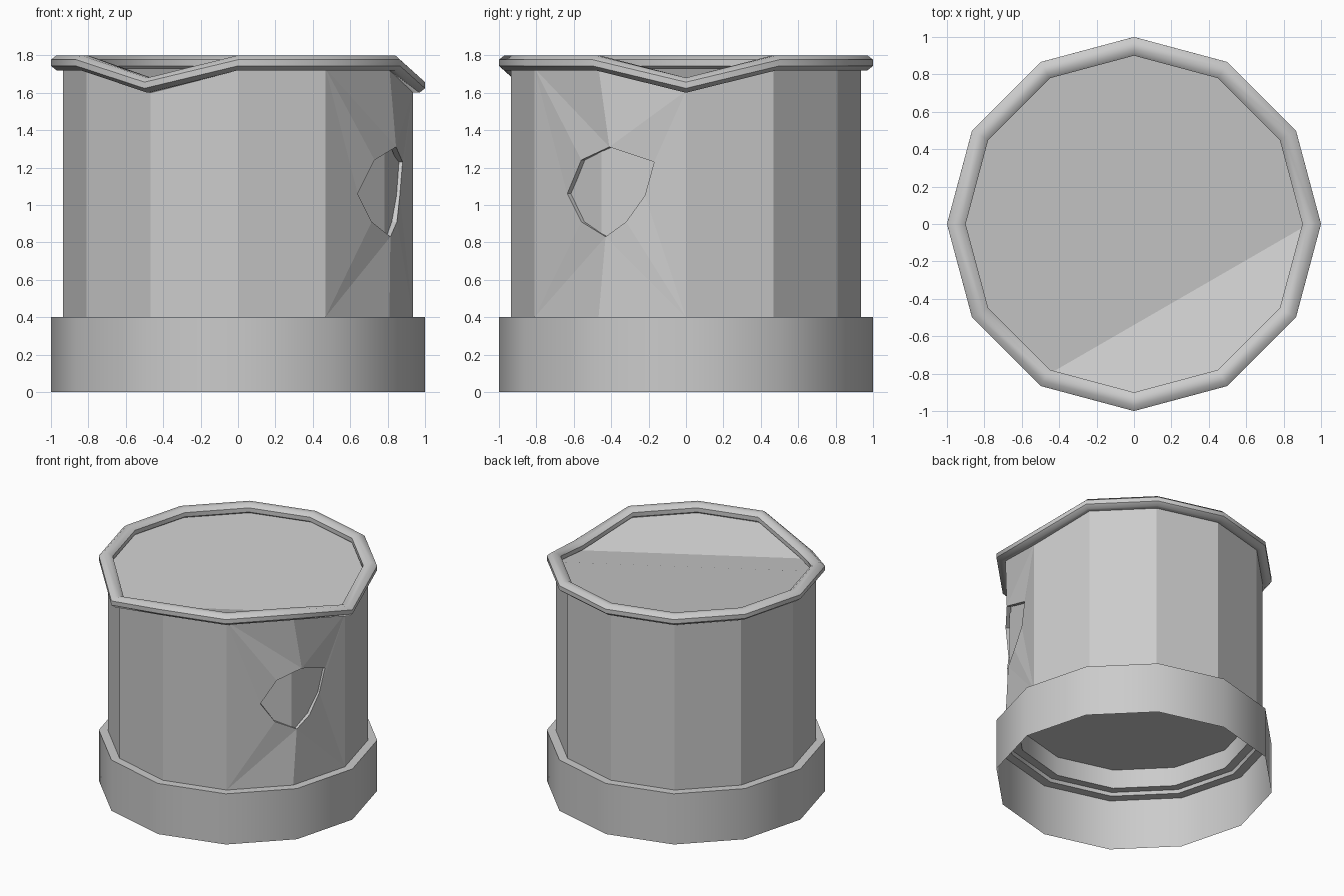
import bpy, bmesh, math

if "Cube" in bpy.data.objects:
    bpy.data.objects.remove(bpy.data.objects["Cube"])

N = 12
LOW = {0: -0.12, 8: -0.12}      # corners where the rim sags


def corner(r, i, z):
    a = 2 * math.pi * i / N
    return (r * math.cos(a), r * math.sin(a), z)


def finish(name, bm, smooth=None):
    bmesh.ops.recalc_face_normals(bm, faces=bm.faces)
    me = bpy.data.meshes.new(name)
    bm.to_mesh(me)
    bm.free()
    ob = bpy.data.objects.new(name, me)
    bpy.context.collection.objects.link(ob)
    if smooth:
        bpy.ops.object.select_all(action='DESELECT')
        ob.select_set(True)
        bpy.context.view_layer.objects.active = ob
        bpy.ops.object.shade_smooth_by_angle(angle=math.radians(smooth))
    return ob


def lathe(name, profile, closed=False, cap=False, sag=False, smooth=None):
    """Sweep an (r, z) profile around the twelve corners."""
    bm = bmesh.new()
    rings = [[bm.verts.new(corner(r, i, z + (LOW.get(i, 0) if sag else 0)))
              for i in range(N)] for r, z in profile]
    pairs = list(zip(rings, rings[1:])) + ([(rings[-1], rings[0])] if closed else [])
    for a, b in pairs:
        for i in range(N):
            j = (i + 1) % N
            bm.faces.new((a[i], a[j], b[j], b[i]))
    if cap:
        bm.faces.new(rings[-1])
    return finish(name, bm, smooth)


# Base band with the stepped recess underneath
lathe("base_band", [(1, 0), (1, 0.4), (0.93, 0.4), (0.92, 0.425), (0.85, 0.42), (0.85, 0.57)],
      cap=True, smooth=40)

# Inner core, seen through the broken patch
lathe("inner_core", [(0.905, 0.45), (0.905, 1.58)])

# Sagging rounded rim
section = [(0.95 + 0.054 * math.cos(t), 1.76 + 0.0433 * math.sin(t))
           for t in [math.pi / 8 + k * math.pi / 4 for k in range(8)]]
lathe("rim", section, closed=True, sag=True, smooth=50)

# Outer shell with a broken patch around the front right corner
bm = bmesh.new()
bot = [bm.verts.new(corner(0.935, i, 0.4)) for i in range(N)]
top = [bm.verts.new(corner(0.935, i, 1.73 + LOW.get(i, 0))) for i in range(N)]
for i in range(10):
    bm.faces.new((bot[i], bot[i + 1], top[i + 1], top[i]))

hole = [(0.845, -0.41, 1.31), (0.88, -0.17, 1.23), (0.865, -0.22, 1.05), (0.85, -0.32, 0.91),
        (0.815, -0.43, 0.83), (0.715, -0.56, 0.91), (0.64, -0.635, 1.06), (0.73, -0.56, 1.24)]
h = [bm.verts.new(p) for p in hole]
lb, mb, rb, lt, mt, rt = bot[10], bot[11], bot[0], top[10], top[11], top[0]
for f in [(lt, lb, h[6]), (lt, h[6], h[7]), (lt, h[7], h[0]), (lt, h[0], mt), (mt, h[0], rt),
          (rt, h[0], h[1]), (rt, h[1], h[2]), (rt, h[2], rb), (h[2], h[3], rb), (h[3], h[4], rb),
          (h[4], mb, rb), (h[4], lb, mb), (h[4], h[5], lb), (h[5], h[6], lb)]:
    bm.faces.new(f)

# Thickness of the broken edge
inner = [bm.verts.new((x * 0.965, y * 0.965, z)) for x, y, z in hole]
for i in range(8):
    j = (i + 1) % 8
    bm.faces.new((h[i], h[j], inner[j], inner[i]))

# Top surface, folded between the two low corners
bm.faces.new(top[0:9])
bm.faces.new(top[8:] + [top[0]])
finish("shell", bm)
